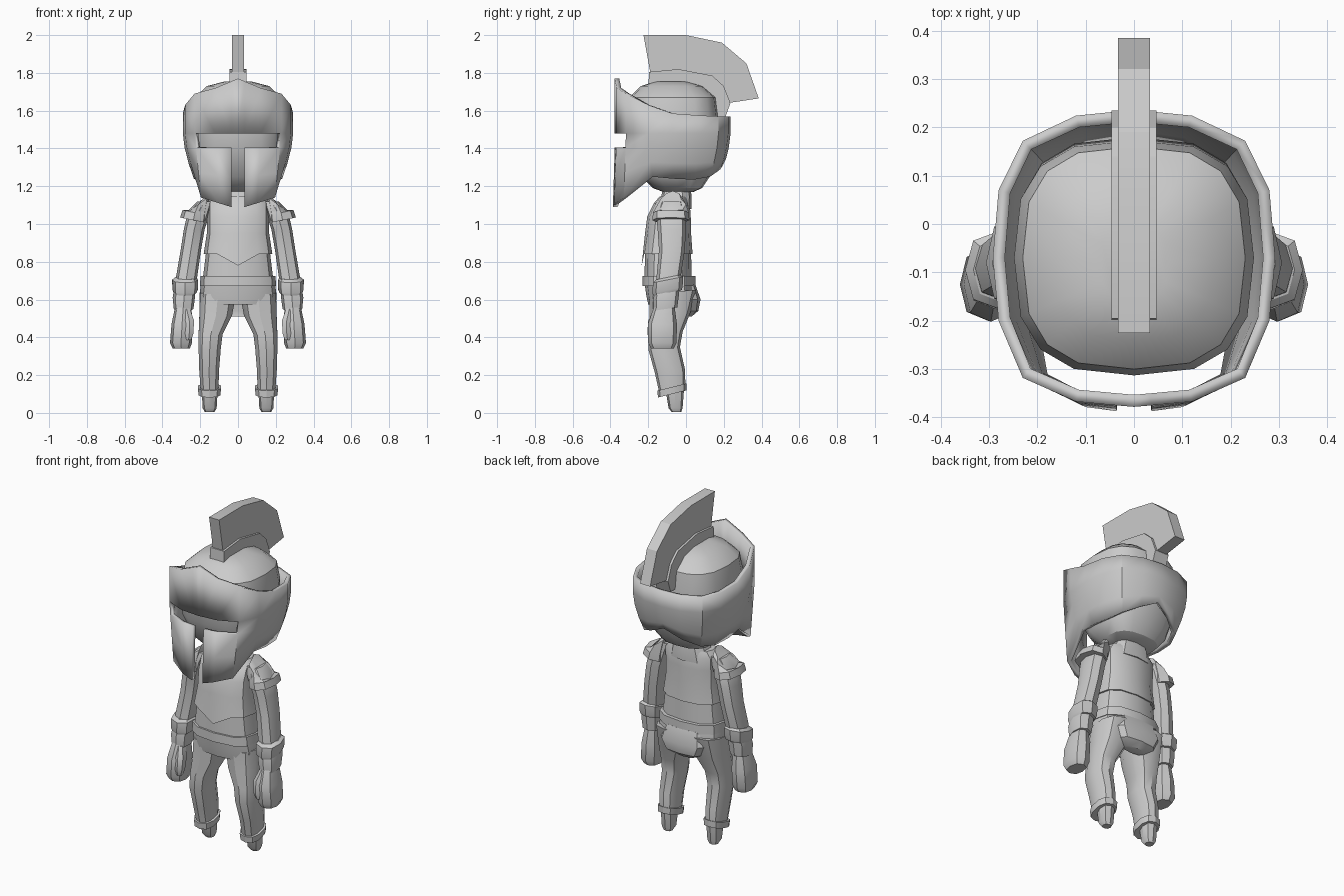
import bpy, bmesh, math

cube = bpy.data.objects.get("Cube")
if cube:
    bpy.data.objects.remove(cube, do_unlink=True)

grey = bpy.data.materials.new("plain_grey")
grey.use_nodes = True
COLOUR = (0.6, 0.6, 0.6, 1)
grey.diffuse_color = COLOUR
for node in grey.node_tree.nodes:
    if node.type == 'BSDF_PRINCIPLED':
        node.inputs["Base Color"].default_value = COLOUR


def finish(name, bm, angle=32, recalc=True):
    """Turn a bmesh into a named, softly shaded object."""
    if recalc:
        bmesh.ops.recalc_face_normals(bm, faces=bm.faces[:])
    for f in bm.faces:
        f.smooth = True
    mesh = bpy.data.meshes.new(name)
    bm.to_mesh(mesh)
    bm.free()
    mesh.set_sharp_from_angle(angle=math.radians(angle))
    mesh.materials.append(grey)
    obj = bpy.data.objects.new(name, mesh)
    bpy.context.collection.objects.link(obj)
    return obj


def loft(name, rings, n=10, power=0.8, tilt=0, side=1, warp=None):
    """Skin rings of (x, y, z, half width, half depth); tilt raises the back."""
    bm = bmesh.new()
    loops = []
    for i, (cx, cy, z, rx, ry) in enumerate(rings):
        loop = []
        for k in range(n):
            a = 2 * math.pi * k / n - math.pi / 2
            c, s = math.cos(a), math.sin(a)
            dx = math.copysign(abs(c) ** power, c) * rx
            dy = math.copysign(abs(s) ** power, s) * ry
            dz = tilt * dy + (warp(i, c, s) if warp else 0)
            loop.append(bm.verts.new((side * (cx + dx), cy + dy, z + dz)))
        loops.append(loop)
    for a, b in zip(loops, loops[1:]):
        for k in range(n):
            bm.faces.new((a[k], a[(k + 1) % n], b[(k + 1) % n], b[k]))
    bm.faces.new(loops[0])
    bm.faces.new(loops[-1])
    return finish(name, bm)


def slab(name, profile, half):
    """Extrude a side profile of (y, z) points across x."""
    bm = bmesh.new()
    left = [bm.verts.new((half, y, z)) for y, z in profile]
    right = [bm.verts.new((-half, y, z)) for y, z in profile]
    bm.faces.new(left)
    bm.faces.new(right)
    for k in range(len(profile)):
        j = (k + 1) % len(profile)
        bm.faces.new((left[k], left[j], right[j], right[k]))
    return finish(name, bm, 20)


# Head inside the helmet, with its rounded crown
loft("head", [(0, -.04, 1.17, .09, .08), (0, -.045, 1.19, .15, .13),
              (0, -.055, 1.25, .2, .18), (0, -.065, 1.4, .245, .245),
              (0, -.07, 1.57, .248, .243), (0, -.07, 1.67, .23, .23),
              (0, -.075, 1.73, .165, .165), (0, -.08, 1.755, .07, .08)], n=16, power=.72)

# Helmet shell: half outline from front to back as (x, y, top, bottom)
outline = [(0, -.378, 1.77, 1.09), (.036, -.375, 1.755, 1.09), (.12, -.367, 1.72, 1.11),
           (.23, -.318, 1.69, 1.14), (.28, -.2, 1.63, 1.25), (.292, -.07, 1.585, 1.24),
           (.28, .07, 1.575, 1.235), (.23, .172, 1.57, 1.25), (.12, .224, 1.57, 1.29),
           (0, .236, 1.57, 1.34)]
FRONT = 3
SLIT_LOW, SLIT_HIGH = 1.405, 1.48
bm = bmesh.new()
columns = []
for i, (x, y, top, bottom) in enumerate(outline):
    column = []
    for z in (bottom, (bottom + SLIT_LOW) / 2, SLIT_LOW, SLIT_HIGH, top):
        px, py = x, y
        if i > FRONT:
            f = 1 - .2 * max(0, (SLIT_HIGH - z) / .24) ** 1.6
            px, py = x * f, (y + .07) * f - .07
        elif z < SLIT_HIGH:
            drop = (SLIT_HIGH - z) / .39
            px = x if i == 1 else x * (1 - .17 * drop)
            py = y - .012 * drop
        column.append(bm.verts.new((px, py, z)))
    columns.append(column)
for i, (a, b) in enumerate(zip(columns, columns[1:])):
    for r in range(4):
        eye_slit = i < FRONT and r == 2
        nose_slot = i == 0 and r < 2
        if not (eye_slit or nose_slot):
            bm.faces.new((a[r], b[r], b[r + 1], a[r + 1]))
loose = [v for v in bm.verts if not v.link_faces]
bmesh.ops.delete(bm, geom=loose, context='VERTS')
shell = finish("helmet_shell", bm, 30, recalc=False)
mirror = shell.modifiers.new("mirror", 'MIRROR')
mirror.use_clip = True
solid = shell.modifiers.new("thickness", 'SOLIDIFY')
solid.thickness = .025
solid.offset = -1

# Crest holder and plume
slab("crest_base", [(-.2, 1.72), (-.195, 1.805), (-.04, 1.82), (.14, 1.785), (.2, 1.73),
                    (.235, 1.64), (.21, 1.57), (.15, 1.57), (.1, 1.66), (0, 1.7)], .046)
slab("crest_plume", [(-.225, 2), (0, 2), (.19, 1.96), (.32, 1.85), (.385, 1.665), (.22, 1.64),
                     (.18, 1.72), (.12, 1.77), (-.04, 1.8), (-.187, 1.79)], .033)

# Neck and torso
loft("neck", [(0, -.06, 1.08, .13, .09), (0, -.05, 1.15, .11, .08), (0, -.05, 1.2, .08, .07)])


def pointed_hem(i, c, s):
    return -.06 if i == 0 and s < -.99 else 0


loft("breastplate", [(0, -.1, .84, .182, .135), (0, -.095, .95, .165, .122),
                     (0, -.09, 1.04, .165, .115), (0, -.075, 1.11, .165, .095),
                     (0, -.065, 1.145, .135, .075)], n=12, power=.75, warp=pointed_hem)
loft("waist", [(0, -.095, .68, .19, .125), (0, -.095, .86, .168, .122)], n=12, power=.75)
loft("belt", [(0, -.09, .672, .202, .14), (0, -.09, .725, .198, .14)], n=12, power=.75)

# Hips and seat
loft("hips", [(0, -.08, .575, .2, .12), (0, -.08, .62, .205, .13),
              (0, -.09, .69, .195, .13)], n=12, power=.75)
loft("seat", [(0, .0, .51, .07, .03), (0, .02, .54, .12, .045), (0, .015, .6, .155, .062),
              (0, .005, .68, .13, .045)], n=8)

for side, word in ((1, "left"), (-1, "right")):
    # Leg, ankle cuff and foot
    loft(word + "_leg", [(.105, -.07, .64, .1, .125), (.118, -.085, .52, .09, .108),
                         (.145, -.108, .42, .066, .09), (.15, -.115, .34, .061, .083),
                         (.153, -.085, .22, .054, .08), (.15, -.073, .12, .049, .07)],
         n=10, tilt=.1, side=side)
    loft(word + "_ankle_cuff", [(.151, -.073, .1, .06, .075), (.151, -.075, .137, .064, .077)],
         n=10, tilt=.25, side=side)
    loft(word + "_foot", [(.15, -.05, .004, .025, .025), (.15, -.055, .025, .037, .037),
                          (.15, -.06, .13, .043, .05)], n=8, side=side)
    # Arm and shoulder guard
    loft(word + "_arm", [(.285, -.105, .58, .045, .055), (.272, -.092, .72, .056, .064),
                         (.25, -.075, .86, .054, .068), (.232, -.075, .97, .055, .075),
                         (.205, -.08, 1.07, .06, .08), (.175, -.075, 1.12, .04, .06)],
         n=8, side=side)

    def slope(i, c, s):
        return -.045 * c if i > 1 else .015 * c

    loft(word + "_shoulder_guard", [(.236, -.08, 1.02, .07, .098), (.228, -.08, 1.06, .065, .095),
                                    (.208, -.075, 1.105, .058, .075),
                                    (.19, -.07, 1.13, .035, .045)],
         n=8, side=side, warp=slope)
    # Bracer with a flared upper band and a wrist band
    loft(word + "_bracer_band", [(.28, -.098, .635, .06, .075), (.28, -.098, .65, .067, .08),
                                 (.28, -.095, .705, .069, .08), (.277, -.095, .718, .055, .065)],
         n=8, tilt=.2, side=side)
    loft(word + "_wrist_band", [(.288, -.108, .55, .052, .062), (.287, -.106, .61, .059, .068),
                                (.283, -.1, .65, .056, .066)], n=8, tilt=.15, side=side)
    # Mitten hand and thumb
    loft(word + "_hand", [(.3, -.125, .34, .045, .06), (.302, -.125, .37, .058, .075),
                          (.296, -.125, .47, .056, .077), (.29, -.115, .56, .043, .055)],
         n=8, side=side)
    loft(word + "_thumb", [(.262, -.175, .385, .016, .02), (.258, -.178, .42, .025, .027),
                           (.258, -.168, .49, .028, .032), (.272, -.145, .55, .02, .025)],
         n=6, side=side)
